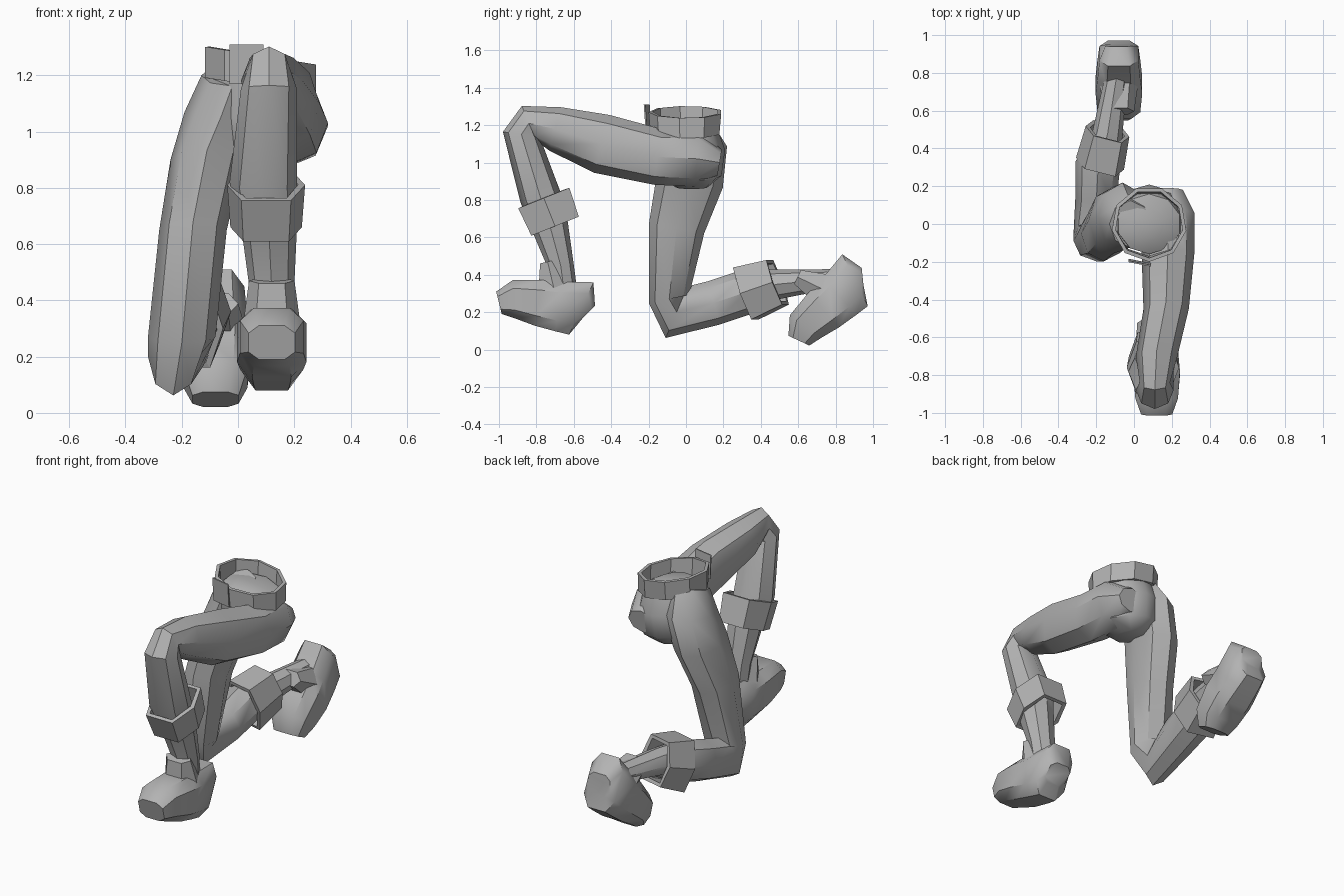
import bpy, bmesh, math
from mathutils import Vector, Matrix

if "Cube" in bpy.data.objects:
    bpy.data.objects.remove(bpy.data.objects["Cube"])

grey = bpy.data.materials.new("plain_grey")
grey.use_nodes = True
colour = (0.45, 0.45, 0.45, 1)
grey.diffuse_color = colour
grey.node_tree.nodes["Principled BSDF"].inputs["Base Color"].default_value = colour


def signed_power(value, power):
    return math.copysign(abs(value) ** power, value)


def ring_points(joints, index, sides, flat, power, skew, tilt):
    """Cross-section at a joint, mitred between the two neighbouring bones."""
    x, y, z, width, depth = joints[index]
    heading = Vector((0, 0, 0))
    for start, end in zip(joints, joints[1:]):
        if joints[index] in (start, end):
            heading += Vector((0, end[1] - start[1], end[2] - start[2])).normalized()
    heading.normalize()
    turn = math.pi / sides if flat else 0
    grow = 1 / math.cos(turn)
    front = Vector((0, heading.z, -heading.y)) * depth * grow
    across = Vector((1, skew, tilt)) * width * grow
    for i in range(sides):
        angle = turn + math.tau * i / sides
        yield (Vector((x, y, z)) + front * signed_power(math.cos(angle), power)
               + across * signed_power(math.sin(angle), power))


def limb(name, joints, sides=8, flat=False, power=1, skew=0, tilt=0, wall=0, matrix=Matrix()):
    """Skin a chain of joints, each (x, y, z, half width, half depth)."""
    bm = bmesh.new()
    rings = [[bm.verts.new(p) for p in ring_points(joints, k, sides, flat, power, skew, tilt)]
             for k in range(len(joints))]
    for ring, following in zip(rings, rings[1:]):
        for i in range(sides):
            bm.faces.new((ring[i - 1], ring[i], following[i], following[i - 1]))
    if not wall:
        bm.faces.new(rings[0])
        bm.faces.new(rings[-1])
    bmesh.ops.recalc_face_normals(bm, faces=bm.faces)
    bm.transform(matrix)
    mesh = bpy.data.meshes.new(name)
    bm.to_mesh(mesh)
    bm.free()
    mesh.materials.append(grey)
    obj = bpy.data.objects.new(name, mesh)
    bpy.context.collection.objects.link(obj)
    if wall:
        # Open bands stay faceted and get a wall thickness
        modifier = obj.modifiers.new("wall", "SOLIDIFY")
        modifier.thickness = wall
        modifier.offset = -1
    else:
        bpy.ops.object.select_all(action="DESELECT")
        obj.select_set(True)
        bpy.context.view_layer.objects.active = obj
        bpy.ops.object.shade_smooth_by_angle(angle=math.radians(42))


# Pelvis and open waistband, both dropping towards the left hip
limb("pelvis", [
    (.08, 0, 1.22, .09, .09),
    (.08, 0, 1.19, .17, .16),
    (.08, .03, 1.05, .2, .18),
    (.07, .03, .93, .17, .16),
    (.06, .03, .87, .08, .09)], sides=10, tilt=-.15)
limb("waistband", [(.08, 0, 1.27, .2, .2), (.08, 0, 1.16, .2, .19)],
     sides=9, tilt=-.16, wall=.02)
limb("belt_flap", [(.03, -.21, 1.31, .06, .004), (.03, -.2, 1.17, .06, .004)],
     sides=4, flat=True, skew=-.2)

# Left leg: thigh forward, knee bent, shin down
limb("left_leg", [
    (.17, .18, 1, .09, .07),
    (.17, .06, 1.02, .15, .15),
    (.18, -.15, 1.03, .14, .15),
    (.17, -.45, 1.1, .12, .16),
    (.12, -.7, 1.18, .11, .12),
    (.11, -.84, 1.21, .08, .1),
    (.11, -.88, 1.15, .1, .1),
    (.09, -.78, .82, .12, .11),
    (.11, -.73, .67, .1, .1),
    (.12, -.67, .45, .08, .07),
    (.12, -.65, .3, .07, .07)])
limb("left_cuff", [(.1, -.76, .81, .12, .14), (.1, -.7, .66, .11, .13)],
     sides=6, flat=True, power=.65, wall=.025)

# Right leg: thigh down, kneeling, shin back
limb("right_leg", [
    (-.02, 0, 1.2, .11, .13),
    (-.06, .04, 1.07, .13, .18),
    (-.11, .02, .9, .13, .18),
    (-.16, -.05, .65, .12, .15),
    (-.2, -.09, .27, .12, .11),
    (-.23, -.05, .2, .09, .15),
    (-.2, .15, .25, .11, .12),
    (-.19, .33, .31, .12, .12),
    (-.14, .49, .35, .08, .08),
    (-.09, .8, .38, .06, .05)])
limb("right_cuff", [(-.18, .32, .3, .11, .14), (-.14, .49, .36, .1, .12)],
     sides=6, flat=True, power=.65, skew=-.25, wall=.025)

# Shoes share one shape; the kneeling one is tipped onto its toe
toe = Vector((0, -1, .19))
placements = {
    "left": Matrix.Translation((.12, 0, 0)),
    "right": Matrix.Translation((-.08, .65, .01))
    @ Matrix.Rotation(math.radians(51), 4, "X") @ Matrix.Translation(-toe),
}
for side, matrix in placements.items():
    limb(side + "_shoe", [
        (0, -1, .25, .08, .06),
        (0, -.92, .27, .11, .1),
        (0, -.79, .25, .12, .12),
        (0, -.68, .23, .11, .13),
        (0, -.56, .22, .1, .15),
        (0, -.53, .19, .07, .06)], flat=True, power=.65, matrix=matrix)
    limb(side + "_shoe_tongue", [(0, -.74, .47, .07, .04), (0, -.7, .3, .09, .09)],
         sides=6, flat=True, power=.8, matrix=matrix)
